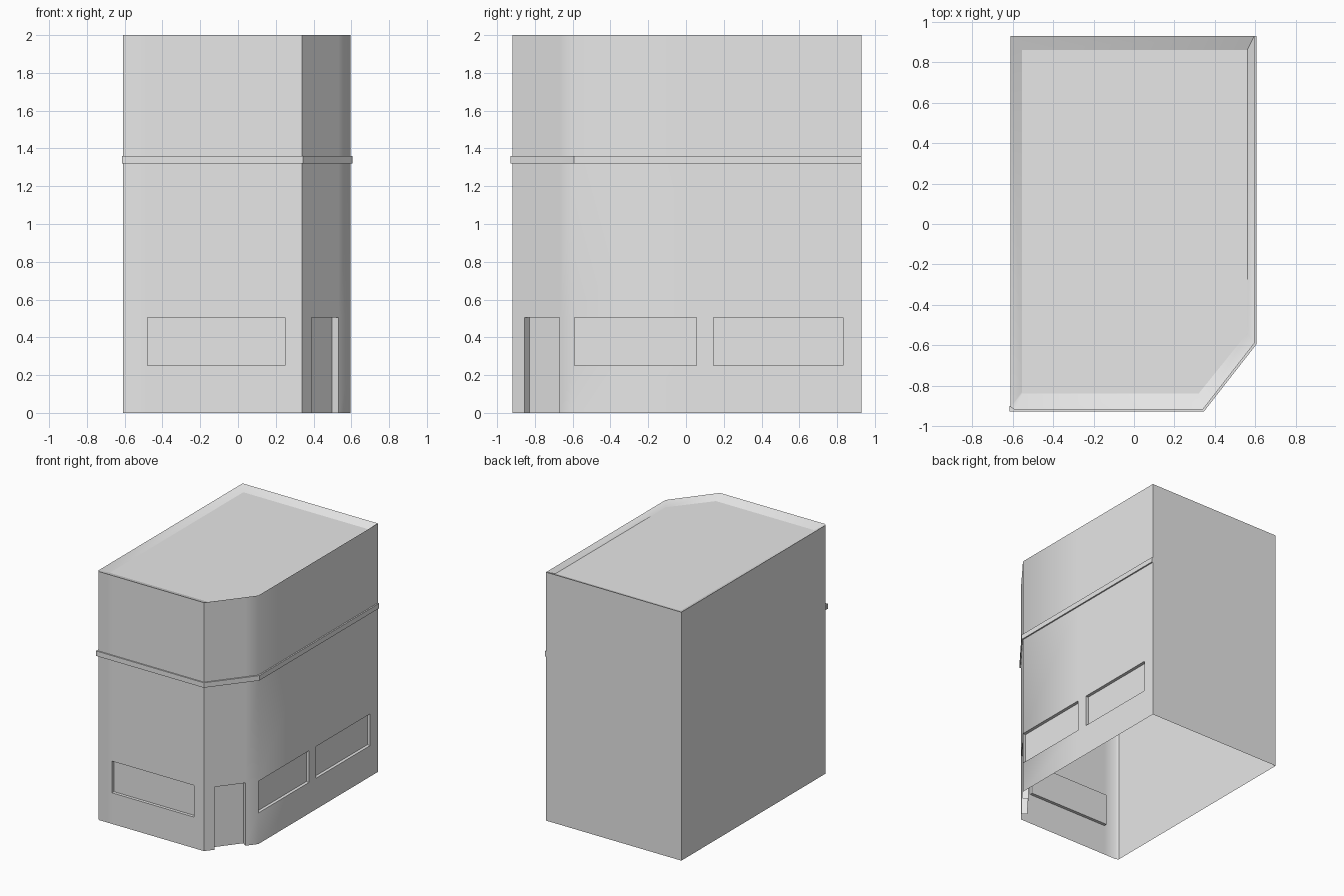
import bpy, bmesh, math
from mathutils import Vector

cube = bpy.data.objects.get("Cube")
if cube:
    bpy.data.objects.remove(cube, do_unlink=True)

grey = bpy.data.materials.new("plain_grey")
grey.use_nodes = True
grey.diffuse_color = (0.8, 0.8, 0.8, 1)
grey.node_tree.nodes["Principled BSDF"].inputs["Base Color"].default_value = (0.8, 0.8, 0.8, 1)

# Footprint, anticlockwise from the narrow bevel at the front right corner
FOOT = [Vector(p) for p in [(-0.61, -0.905), (-0.59, -0.918), (0.34, -0.918),
                            (0.595, -0.59), (0.595, 0.93), (-0.61, 0.93)]]
ROOF = [(-0.555, -0.83), (-0.55, -0.838), (0.32, -0.838),
        (0.56, -0.54), (0.56, 0.86), (-0.555, 0.86)]
LEVELS = [0, 0.25, 0.505, 1.34, 2]
TOP, ROOF_Z = 2.0, 1.97


def add_object(name, bm, smooth=False):
    bmesh.ops.remove_doubles(bm, verts=bm.verts, dist=0.0005)
    mesh = bpy.data.meshes.new(name)
    bm.to_mesh(mesh)
    bm.free()
    mesh.materials.append(grey)
    obj = bpy.data.objects.new(name, mesh)
    bpy.context.collection.objects.link(obj)
    if smooth:
        bpy.ops.object.select_all(action="DESELECT")
        obj.select_set(True)
        bpy.context.view_layer.objects.active = obj
        bpy.ops.object.shade_smooth_by_angle(angle=math.radians(45))
    return obj


def face(bm, points):
    return bm.faces.new([bm.verts.new(p) for p in points])


def wall(bm, a, b, openings):
    """Wall sheet from a to b, with openings given as (name, u0, u1, z0, z1, depth)."""
    along = (b - a).normalized()
    inward = Vector((-along.y, along.x))

    def at(u, z, depth=0):
        p = a + along * u + inward * depth
        return (p.x, p.y, z)

    cuts = sorted({0, (b - a).length, *(u for o in openings for u in o[1:3])})
    for u0, u1 in zip(cuts, cuts[1:]):
        for z0, z1 in zip(LEVELS, LEVELS[1:]):
            um, zm = (u0 + u1) / 2, (z0 + z1) / 2
            if not any(o[1] < um < o[2] and o[3] < zm < o[4] for o in openings):
                face(bm, [at(u0, z0), at(u1, z0), at(u1, z1), at(u0, z1)])

    # Recessed panel with its four reveals
    for name, u0, u1, z0, z1, depth in openings:
        part = bmesh.new()
        rim = [(u0, z0), (u1, z0), (u1, z1), (u0, z1)]
        face(part, [at(u, z, depth) for u, z in rim])
        for p, q in zip(rim, rim[1:] + rim[:1]):
            if p[1] == q[1] == 0:
                continue
            face(part, [at(*p), at(*q), at(*q, depth), at(*p, depth)])
        add_object(name, part)


# Openings for each wall, keyed by the wall's place in the footprint
OPENINGS = {
    1: [("front_window", 0.11, 0.84, 0.25, 0.505, 0.025)],
    2: [("corner_door", 0.08, 0.315, 0, 0.505, 0.045)],
    3: [("side_window_front", -0.005 + 0.0051, 0.645, 0.25, 0.505, 0.025),
        ("side_window_back", 0.735, 1.42, 0.25, 0.505, 0.025)],
}

# Walls and sloping parapet
body = bmesh.new()
count = len(FOOT)
for i in range(count):
    j = (i + 1) % count
    wall(body, FOOT[i], FOOT[j], OPENINGS.get(i, []))
    face(body, [(*FOOT[i], TOP), (*FOOT[j], TOP), (*ROOF[j], ROOF_Z), (*ROOF[i], ROOF_Z)])
add_object("walls", body, smooth=True)

# Flat roof
roof = bmesh.new()
face(roof, [(*p, ROOF_Z) for p in ROOF])
add_object("roof", roof)

# Projecting band around the front, corner and left side
outer = [(-0.615, -0.928), (0.345, -0.928), (0.606, -0.594), (0.606, 0.93)]
inner = [(-0.615, -0.9), (0.33, -0.9), (0.58, -0.58), (0.58, 0.93)]
band = bmesh.new()
base = face(band, [(*p, 1.32) for p in outer + inner[::-1]])
lifted = bmesh.ops.extrude_face_region(band, geom=[base])["geom"]
bmesh.ops.translate(band, vec=(0, 0, 0.04),
                    verts=[v for v in lifted if isinstance(v, bmesh.types.BMVert)])
bmesh.ops.recalc_face_normals(band, faces=band.faces)
add_object("band", band)
